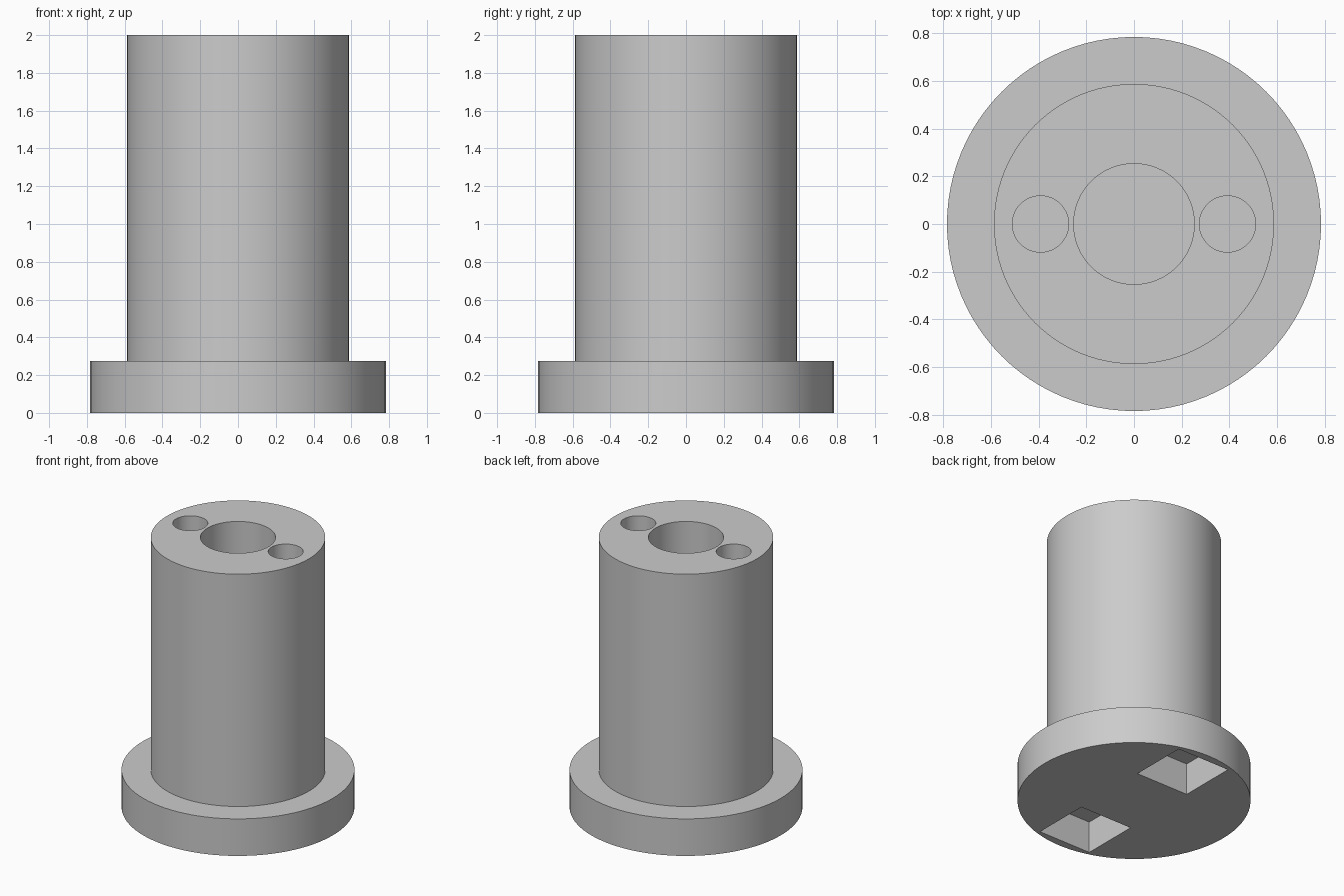
import bpy

# Remove the default cube only
cube = bpy.data.objects.get("Cube")
if cube:
    bpy.data.objects.remove(cube, do_unlink=True)

HEIGHT, FLANGE_H = 2.0, 0.275
FLANGE_R, BODY_R = 0.784, 0.587

grey = bpy.data.materials.new("light_grey")
grey.use_nodes = True
grey.diffuse_color = (0.6, 0.6, 0.6, 1)
grey.node_tree.nodes["Principled BSDF"].inputs["Base Color"].default_value = (0.6, 0.6, 0.6, 1)


def cylinder(name, radius, bottom, top, x=0.0, sides=96):
    bpy.ops.mesh.primitive_cylinder_add(vertices=sides, radius=radius, depth=top - bottom,
                                        location=(x, 0, (top + bottom) / 2))
    obj = bpy.context.object
    obj.name = name
    obj.data.materials.append(grey)
    return obj


def box(name, size, y, bottom, top):
    bpy.ops.mesh.primitive_cube_add(size=1, location=(0, y, (top + bottom) / 2))
    obj = bpy.context.object
    obj.name = name
    obj.scale = (size, size, top - bottom)
    obj.data.materials.append(grey)
    return obj


def combine(target, tool, operation):
    mod = target.modifiers.new(operation.title(), "BOOLEAN")
    mod.operation = operation
    mod.solver = "EXACT"
    mod.object = tool
    bpy.context.view_layer.objects.active = target
    bpy.ops.object.modifier_apply(modifier=mod.name)
    bpy.data.objects.remove(tool, do_unlink=True)


# Round body standing on a wider flange
plug = cylinder("flanged_cylinder", FLANGE_R, 0, FLANGE_H)
combine(plug, cylinder("body", BODY_R, 0.1, HEIGHT), "UNION")

# Central blind bore in the top
combine(plug, cylinder("bore_cutter", 0.253, 0.8, HEIGHT + 0.1, sides=64), "DIFFERENCE")

for side in (-1, 1):
    # Small blind holes either side of the bore
    combine(plug, cylinder("hole_cutter", 0.118, 1.4, HEIGHT + 0.1, x=side * 0.392, sides=48),
            "DIFFERENCE")
    # Square pockets under the flange
    combine(plug, box("pocket_cutter", 0.432, side * 0.51, -0.1, 0.235), "DIFFERENCE")

# Smooth round walls, sharp rims
bpy.ops.object.select_all(action="DESELECT")
plug.select_set(True)
bpy.context.view_layer.objects.active = plug
bpy.ops.object.shade_smooth_by_angle()
